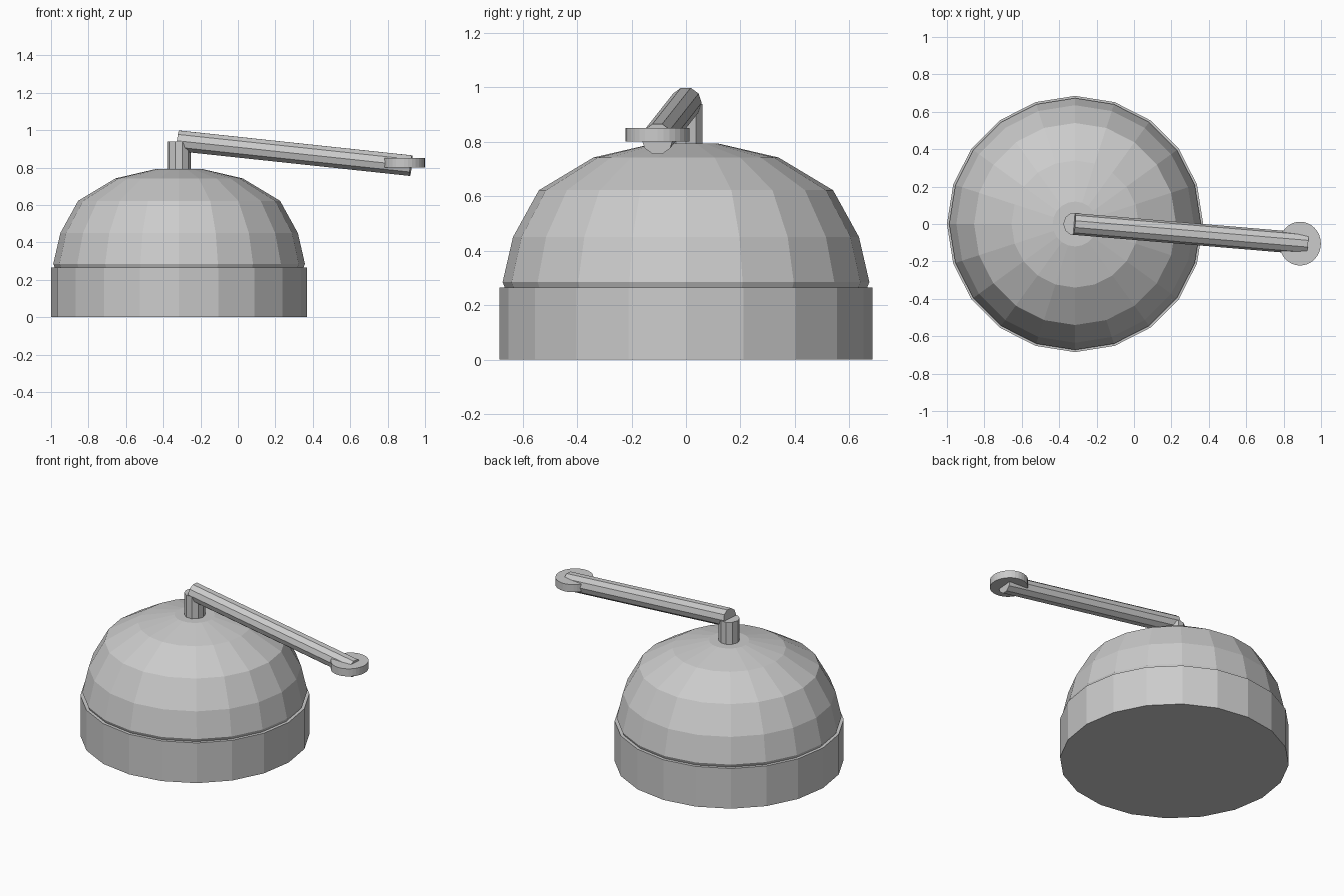
import bpy
import bmesh
from math import cos, sin, tau
from mathutils import Vector

cube = bpy.data.objects.get("Cube")
if cube:
    bpy.data.objects.remove(cube, do_unlink=True)

grey = bpy.data.materials.new("light_grey")
grey.use_nodes = True
colour = (0.6, 0.6, 0.6, 1)
grey.diffuse_color = colour
grey.node_tree.nodes["Principled BSDF"].inputs["Base Color"].default_value = colour


def lathe(name, profile, sides, centre=(0, 0, 0), turn=0.0):
    """Closed flat-shaded solid from (radius, height) rings, capped at both ends."""
    bm = bmesh.new()
    rings = []
    for r, z in profile:
        rings.append([bm.verts.new((r * cos(tau * (i + turn) / sides),
                                    r * sin(tau * (i + turn) / sides), z))
                      for i in range(sides)])
    for low, high in zip(rings, rings[1:]):
        for i in range(sides):
            j = (i + 1) % sides
            bm.faces.new((low[i], low[j], high[j], high[i]))
    bm.faces.new(rings[0][::-1])
    bm.faces.new(rings[-1])
    mesh = bpy.data.meshes.new(name)
    bm.to_mesh(mesh)
    bm.free()
    mesh.materials.append(grey)
    obj = bpy.data.objects.new(name, mesh)
    obj.location = centre
    bpy.context.collection.objects.link(obj)
    return obj


body = (-0.315, 0, 0)

# Drum-shaped base and faceted dome
lathe("base", [(0.685, 0), (0.685, 0.265)], 20, body)
lathe("dome", [(0.66, 0.2), (0.665, 0.265), (0.673, 0.285), (0.635, 0.45), (0.54, 0.622),
               (0.34, 0.742), (0.12, 0.793)], 20, body)

# Upright pivot post
lathe("pivot_post", [(0.063, 0.76), (0.063, 0.938)], 10, body)

# Crank arm, sloping down and slightly forward
start, end = Vector((-0.32, 0, 0.943)), Vector((0.925, -0.105, 0.81))
arm = lathe("crank_arm", [(0.058, 0), (0.058, (end - start).length)], 10, start)
arm.rotation_euler = (end - start).to_track_quat("Z", "Y").to_euler()

# Round disc at the arm's end
knob = lathe("end_disc", [(0.117, 0.8), (0.117, 0.85)], 32, (0.888, -0.105, 0))
knob.scale.x = 0.95
